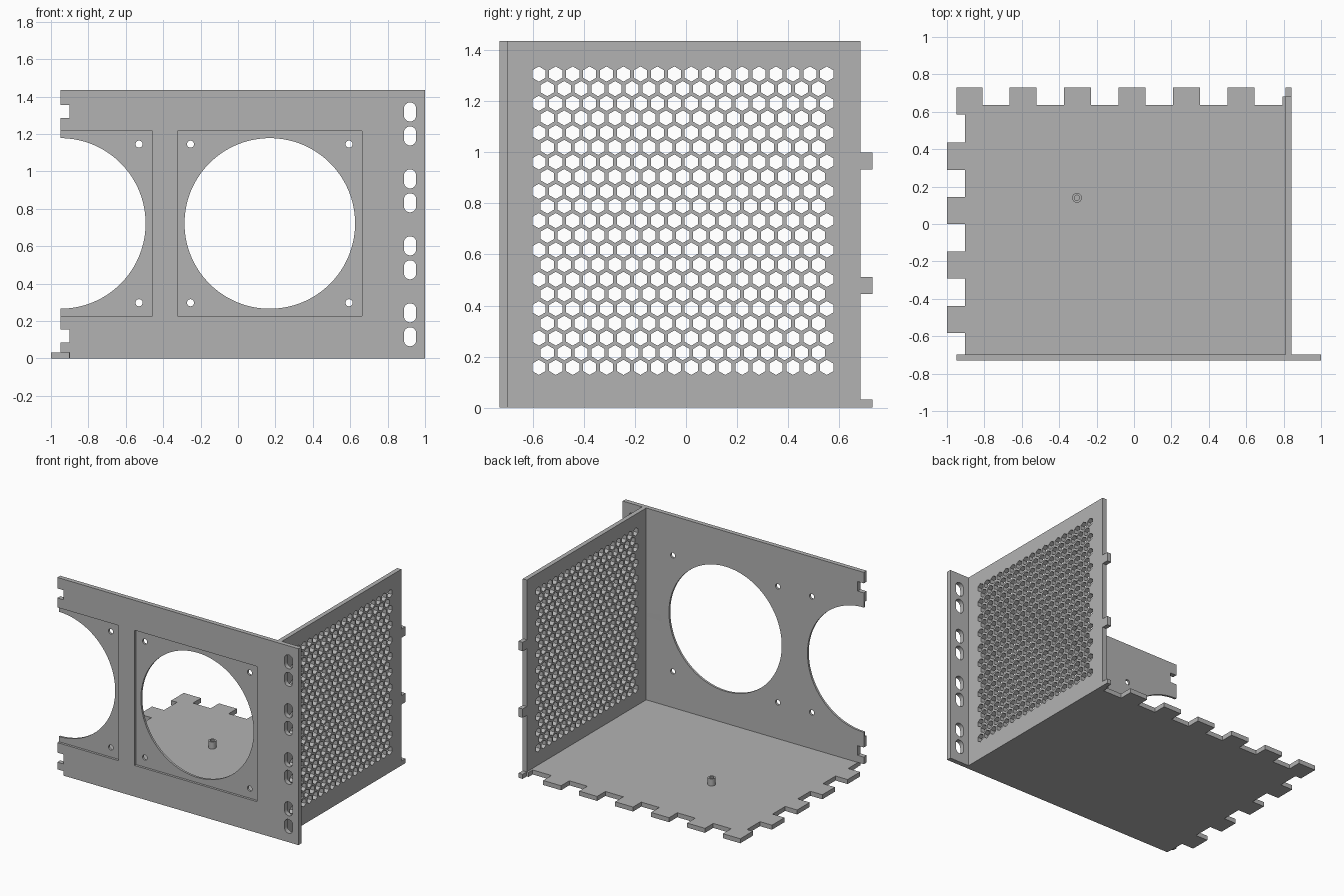
import bpy
from math import sin, cos, pi, radians
from mathutils import Matrix, Vector
import bmesh

if "Cube" in bpy.data.objects:
    bpy.data.objects.remove(bpy.data.objects["Cube"], do_unlink=True)

grey = bpy.data.materials.new("plain grey")
grey.use_nodes = True
grey.diffuse_color = (0.45, 0.45, 0.45, 1)
grey.node_tree.nodes["Principled BSDF"].inputs["Base Color"].default_value = (0.45, 0.45, 0.45, 1)

T = 0.033              # sheet thickness
H = 1.435              # panel height
FRONT, BACK = -0.73, 0.73
INNER = FRONT + T      # inner face of the front panel
X, Y, Z = Vector((1, 0, 0)), Vector((0, 1, 0)), Vector((0, 0, 1))


def arc(cx, cy, r, start=0, end=2 * pi, n=32, closed=True):
    """Points along an arc; a closed circle leaves out the repeated end."""
    steps = n if closed else n - 1
    return [(cx + r * cos(start + (end - start) * i / steps),
             cy + r * sin(start + (end - start) * i / steps)) for i in range(n)]


def shade(obj):
    bpy.ops.object.select_all(action="DESELECT")
    obj.select_set(True)
    bpy.context.view_layer.objects.active = obj
    bpy.ops.object.shade_smooth_by_angle(angle=radians(30))


def plate(name, loops, thickness, u, v, centre):
    """Extrude a filled outline with holes; u and v are its plane's axes."""
    curve = bpy.data.curves.new(name, "CURVE")
    curve.dimensions = "2D"
    curve.fill_mode = "BOTH"
    curve.extrude = thickness / 2
    for loop in loops:
        spline = curve.splines.new("POLY")
        spline.points.add(len(loop) - 1)
        for point, (a, b) in zip(spline.points, loop):
            point.co = (a, b, 0, 1)
        spline.use_cyclic_u = True
    temp = bpy.data.objects.new(name + " outline", curve)
    bpy.context.collection.objects.link(temp)
    bpy.context.view_layer.update()
    graph = bpy.context.evaluated_depsgraph_get()
    mesh = bpy.data.meshes.new_from_object(temp.evaluated_get(graph))
    bpy.data.objects.remove(temp, do_unlink=True)
    bm = bmesh.new()
    bm.from_mesh(mesh)
    bmesh.ops.remove_doubles(bm, verts=bm.verts, dist=0.0001)
    rot = Matrix((u, v, u.cross(v))).transposed().to_4x4()
    bm.transform(Matrix.Translation(centre) @ rot)
    bmesh.ops.recalc_face_normals(bm, faces=bm.faces)
    bm.to_mesh(mesh)
    bm.free()
    mesh.materials.clear()
    mesh.materials.append(grey)
    obj = bpy.data.objects.new(name, mesh)
    bpy.context.collection.objects.link(obj)
    shade(obj)
    return obj


# Front panel: notched left edge, one full and one half fan opening
FAN_X, FAN_Z, FAN_R, EDGE = 0.17, 0.722, 0.456, -0.95
outline = [(1, H), (1, 0), (-0.9, 0), (-0.9, T), (EDGE, T),
           (EDGE, 0.085), (-0.9, 0.085), (-0.9, 0.155), (EDGE, 0.155)]
outline += arc(EDGE, FAN_Z, FAN_R, -pi / 2, pi / 2, 64, False)
outline += [(EDGE, 1.285), (-0.9, 1.285), (-0.9, 1.355), (EDGE, 1.355), (EDGE, H)]
loops = [outline, arc(FAN_X, FAN_Z, FAN_R, n=128)]

# Fan screw holes
for sz in (-1, 1):
    for hx in (FAN_X - 0.424, FAN_X + 0.424, EDGE + 0.421):
        loops.append(arc(hx, FAN_Z + sz * 0.424, 0.019, n=24))

# Pairs of mounting slots
for k in range(4):
    for dz in (-0.064, 0.064):
        z = 0.18 + k * 0.358 + dz
        loops.append(arc(0.92, z + 0.018, 0.033, 0, pi, 13, False)
                     + arc(0.92, z - 0.018, 0.033, pi, 2 * pi, 13, False))
front = plate("front_panel", loops, T, X, Z, (0, FRONT + T / 2, 0))

# Shallow square recesses around both fan openings
for cx in (FAN_X, EDGE):
    bpy.ops.mesh.primitive_cube_add(size=1, location=(cx, FRONT - 0.033, FAN_Z))
    cutter = bpy.context.object
    cutter.name = "recess_cutter"
    cutter.scale = (0.988, 0.1, 0.988)
    mod = front.modifiers.new("recess", "BOOLEAN")
    mod.operation = "DIFFERENCE"
    mod.solver = "EXACT"
    mod.object = cutter
    bpy.context.view_layer.objects.active = front
    bpy.ops.object.modifier_apply(modifier=mod.name)
    bpy.data.objects.remove(cutter, do_unlink=True)
shade(front)

# Floor: finger joints along the back and left edges
STEP, TAB = 0.291, 0.145
SIDE_X = 0.81
VALLEY, LEFT = 0.635, -0.903
floor = [(LEFT, INNER), (SIDE_X, INNER), (SIDE_X, 0.683), (0.795, 0.683), (0.795, VALLEY)]
for k in reversed(range(5)):
    x = -0.665 + k * STEP
    floor += [(x + TAB, VALLEY), (x + TAB, BACK), (x, BACK), (x, VALLEY)]
floor += [(-0.81, VALLEY), (-0.81, BACK), (EDGE, BACK), (EDGE, 0.585), (LEFT, 0.585)]
for k in range(4):
    y = 0.435 - k * STEP
    floor += [(LEFT, y), (-1, y), (-1, y - TAB), (LEFT, y - TAB)]
plate("floor_panel", [floor], T, X, Y, (0, 0, T / 2))

# Side panel: tabs on the back edge and a honeycomb of vents
BODY = 0.682
side = [(INNER, 0), (BACK, 0), (BACK, T), (BODY, T)]
for z in (0.446, 0.933):
    side += [(BODY, z), (BACK, z), (BACK, z + 0.065), (BODY, z + 0.065)]
side += [(BODY, H), (INNER, H)]
loops = [side]
for row in range(21):
    odd = row % 2
    for col in range(18 - odd):
        y = -0.576 + (col + odd / 2) * 0.0663
        loops.append(arc(y, 0.158 + row * 0.0574, 0.0297, pi / 6, pi / 6 + 2 * pi, 6))
plate("side_panel", loops, T, Y, Z, (SIDE_X + T / 2, 0, 0))

# Hollow standoff on the floor
plate("standoff", [arc(0, 0, 0.026), arc(0, 0, 0.014)], 0.052, X, Y,
      (-0.305, 0.14, T + 0.026))
